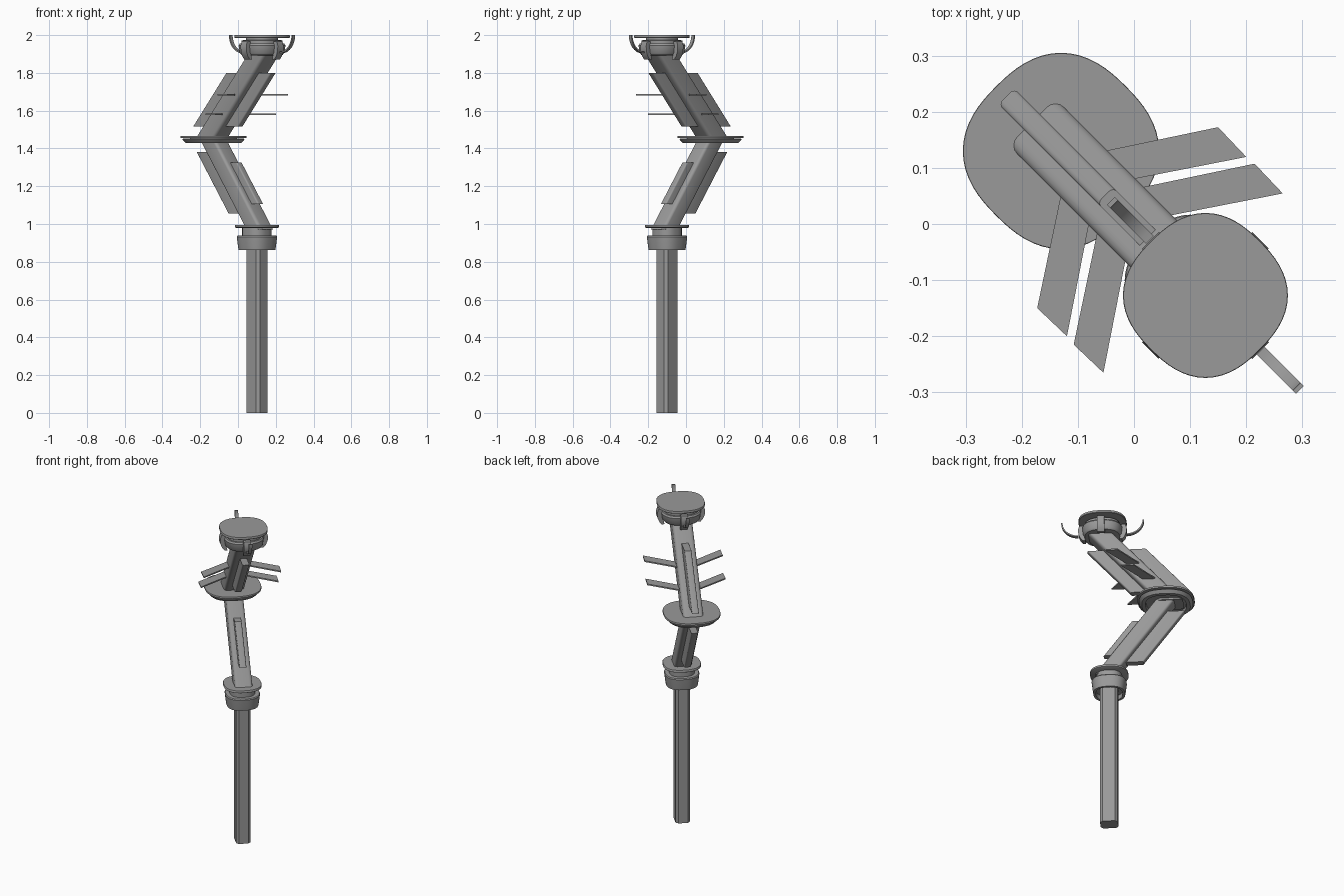
import bpy, bmesh
from math import sin, cos, pi, radians

if "Cube" in bpy.data.objects:
    bpy.data.objects.remove(bpy.data.objects["Cube"])

# Everything is laid out in a (u, v, z) frame: the post bends in the u-z plane,
# and the frame is turned 45 degrees about z.

grey = bpy.data.materials.new("dark_grey_metal")
grey.diffuse_color = (0.32, 0.32, 0.32, 1)
grey.use_nodes = True
grey.node_tree.nodes["Principled BSDF"].inputs["Base Color"].default_value = grey.diffuse_color


def finish(bm, name):
    bmesh.ops.recalc_face_normals(bm, faces=bm.faces)
    me = bpy.data.meshes.new(name)
    bm.to_mesh(me)
    bm.free()
    me.materials.append(grey)
    ob = bpy.data.objects.new(name, me)
    bpy.context.collection.objects.link(ob)
    ob.rotation_euler[2] = radians(-45)
    bpy.ops.object.select_all(action='DESELECT')
    ob.select_set(True)
    bpy.context.view_layer.objects.active = ob
    bpy.ops.object.shade_smooth_by_angle(angle=radians(35))
    return ob


def loft(name, rings, closed=False):
    """Skin a list of equal-length point rings; cap the ends unless closed."""
    bm = bmesh.new()
    vs = [[bm.verts.new(p) for p in r] for r in rings]
    n = len(vs[0])
    for k in range(len(vs) if closed else len(vs) - 1):
        a, b = vs[k], vs[(k + 1) % len(vs)]
        for i in range(n):
            j = (i + 1) % n
            bm.faces.new((a[i], a[j], b[j], b[i]))
    if not closed:
        bm.faces.new(vs[0])
        bm.faces.new(vs[-1])
    return finish(bm, name)


def rounded_rect(u, z, u0, u1, hv, r, seg=4):
    pts = []
    for q, (cu, cv) in enumerate([(u1 - r, hv - r), (u0 + r, hv - r),
                                  (u0 + r, r - hv), (u1 - r, r - hv)]):
        for s in range(seg + 1):
            a = (q + s / seg) * pi / 2
            pts.append((u + cu + r * cos(a), cv + r * sin(a), z))
    return pts


def squircle(u, r, z, n=2.5, count=64):
    """Rounded square; r is the reach toward its corners."""
    h = r * 2 ** (1 / n - 0.5)
    pts = []
    for i in range(count):
        a = 2 * pi * i / count
        k = h / (abs(cos(a)) ** n + abs(sin(a)) ** n) ** (1 / n)
        pts.append((u + k * cos(a), k * sin(a), z))
    return pts


def turned(name, u, profile, closed=False):
    return loft(name, [squircle(u, r, z) for r, z in profile], closed)


POST, KNEE, HEAD = 0.142, -0.184, 0.18


def lower_u(z):
    return POST + (z - 1.0) * (-0.180 - POST) / 0.44


def upper_u(z):
    return -0.19 + (z - 1.46) * 0.875


def slanted(name, axis, z0, z1, u0, u1, hv, r, seg=4):
    return loft(name, [rounded_rect(axis(z), z, u0, u1, hv, r, seg) for z in (z0, z1)])


# Straight post
slanted("lower_post", lambda z: POST, 0, 0.97, -0.051, 0.051, 0.042, 0.015, 1)

# Collar, neck and flange on top of the post
turned("post_collar", POST, [(0.082, 0.862), (0.097, 0.862), (0.101, 0.885), (0.107, 0.932),
                             (0.103, 0.938), (0.05, 0.938), (0.05, 0.89), (0.082, 0.89)], True)
turned("collar_neck", POST, [(0.078, 0.93), (0.078, 0.984)])
turned("collar_flange", POST, [(0.110, 0.979), (0.117, 0.983), (0.117, 0.993), (0.115, 0.996)])

# Lower leaning arm with its two fins
slanted("lower_arm", lower_u, 0.97, 1.445, -0.058, 0.058, 0.051, 0.018)
slanted("lower_outer_fin", lower_u, 1.055, 1.38, -0.157, 0, 0.02, 0.009)
slanted("lower_inner_fin", lower_u, 1.105, 1.325, 0, 0.108, 0.02, 0.009)

# Knee: thin plate over a tapered open ring
turned("knee_plate", KNEE, [(0.174, 1.456), (0.175, 1.458), (0.175, 1.465), (0.174, 1.467)])
turned("knee_core", KNEE, [(0.125, 1.446), (0.125, 1.458)])
turned("knee_ring", KNEE, [(0.125, 1.43), (0.148, 1.43), (0.165, 1.448),
                           (0.160, 1.452), (0.120, 1.452)], True)

# Upper leaning arm with its two fins
slanted("upper_arm", upper_u, 1.435, 1.93, -0.073, 0.069, 0.059, 0.022)
slanted("upper_outer_fin", upper_u, 1.515, 1.8, -0.18, 0, 0.02, 0.010)
slanted("upper_inner_fin", upper_u, 1.515, 1.8, 0, 0.16, 0.02, 0.010)

# Thin swept blades, a mirrored pair at two heights
for label, z, shift in (("low", 1.58, 0.0), ("high", 1.685, 0.092)):
    for side, s in (("left", -1), ("right", 1)):
        quad = [(-0.165, 0), (-0.016, 0.228), (0.057, 0.226), (-0.095, 0)]
        loft(f"{label}_{side}_blade",
             [[(u + shift, s * v, z + dz) for u, v in quad] for dz in (-0.004, 0.004)])

# Head: drum, neck and top disc
turned("head_drum", HEAD, [(0.070, 1.892), (0.108, 1.894), (0.118, 1.905), (0.124, 1.945),
                           (0.118, 1.955), (0.108, 1.955), (0.108, 1.972), (0.085, 1.975)])
turned("head_neck", HEAD, [(0.085, 1.97), (0.085, 1.988)])
turned("top_disc", HEAD, [(0.145, 1.985), (0.147, 1.987), (0.147, 1.998), (0.146, 2.0)])

# Four curved clamps hugging the drum, one on each flat side
for i in range(4):
    c, s = cos(i * pi / 2), sin(i * pi / 2)
    rings = []
    for reach, thick, z in ((0.113, 0.016, 1.872), (0.127, 0.026, 1.888), (0.138, 0.032, 1.915),
                            (0.139, 0.032, 1.945), (0.132, 0.026, 1.967)):
        rings.append([(HEAD + c * p - s * q, s * p + c * q, z) for p, q in
                      ((reach, 0.021), (reach - thick, 0.021),
                       (reach - thick, -0.021), (reach, -0.021))])
    loft(f"clamp_{i + 1}", rings)

# Two upswept hooks
for name, s in (("front_hook", 1), ("rear_hook", -1)):
    rings = []
    for k in range(13):
        a = k / 12 * pi / 2
        rings.append([(HEAD + s * (0.14 + ru * sin(a)), v, 2.0 - rz * cos(a))
                      for ru, rz, v in ((0.090, 0.088, -0.01), (0.098, 0.096, -0.01),
                                        (0.098, 0.096, 0.01), (0.090, 0.088, 0.01))])
    loft(name, rings)
